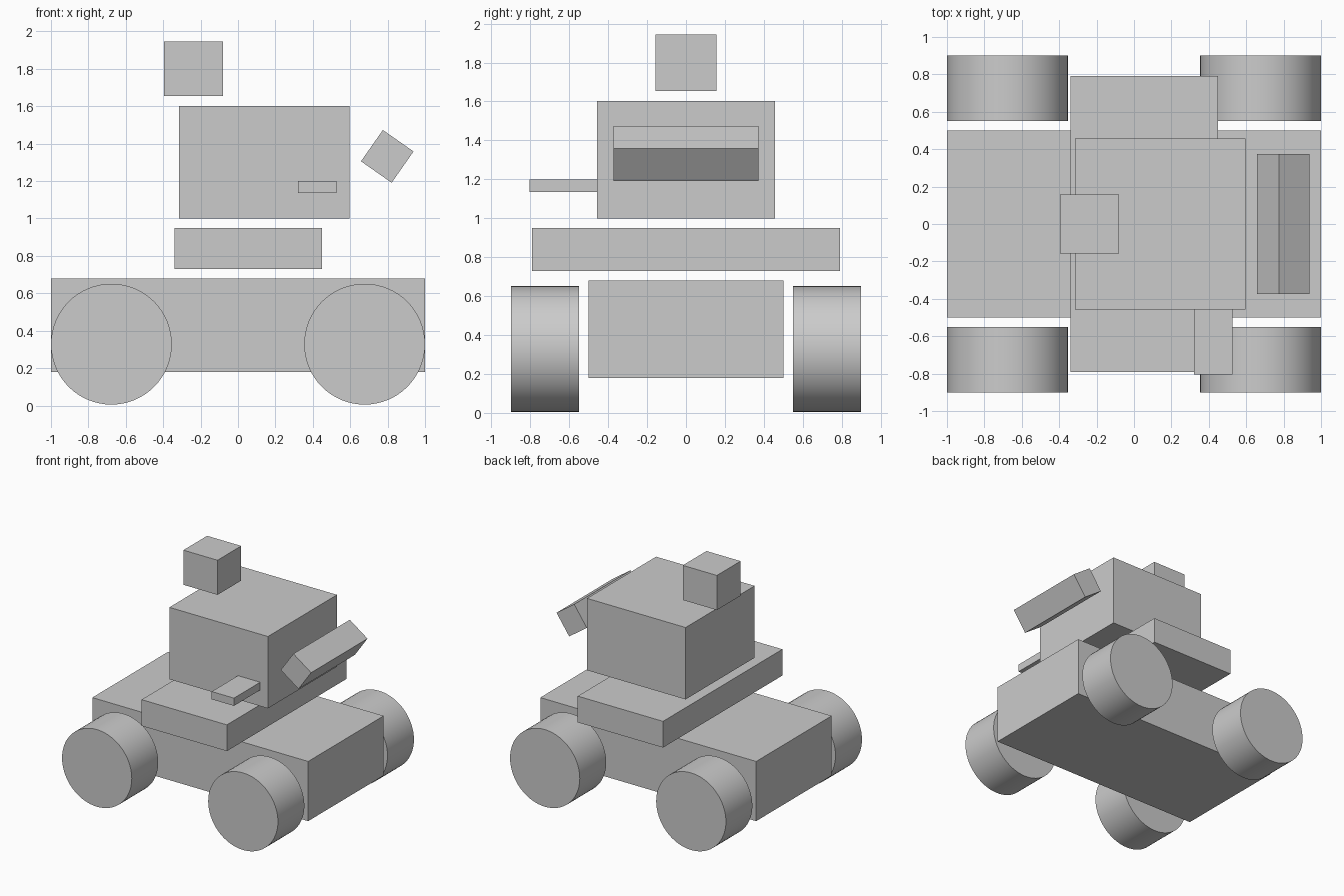
import bpy
import math

cube = bpy.data.objects.get("Cube")
if cube:
    bpy.data.objects.remove(cube, do_unlink=True)

grey = bpy.data.materials.new("plain_grey")
grey.use_nodes = True
colour = (0.6, 0.6, 0.6, 1)
grey.diffuse_color = colour
grey.node_tree.nodes["Principled BSDF"].inputs["Base Color"].default_value = colour


def finish(name):
    obj = bpy.context.object
    obj.name = name
    obj.data.materials.append(grey)
    return obj


def box(name, x, y, z, tilt=0):
    """Box from (low, high) ranges, turned about its own y axis."""
    ranges = (x, y, z)
    bpy.ops.mesh.primitive_cube_add(size=1, location=[(a + b) / 2 for a, b in ranges])
    obj = finish(name)
    obj.scale = [b - a for a, b in ranges]
    obj.rotation_euler.y = math.radians(tilt)


# Stacked body, from the bottom up
box("chassis", (-1, 1), (-0.5, 0.5), (0.18, 0.68))
box("deck", (-0.34, 0.45), (-0.79, 0.79), (0.73, 0.95))
box("cabin", (-0.316, 0.597), (-0.457, 0.457), (1.0, 1.602))
box("roof_box", (-0.396, -0.08), (-0.157, 0.157), (1.655, 1.945))

# Side arm and tilted front bar
box("side_arm", (0.32, 0.526), (-0.805, -0.457), (1.135, 1.2))
box("tilted_bar", (0.698, 0.898), (-0.373, 0.373), (1.23, 1.434), tilt=35)

# Four wheels
for end, sx in (("right", -1), ("left", 1)):
    for side, sy in (("front", -1), ("back", 1)):
        bpy.ops.mesh.primitive_cylinder_add(
            vertices=64, radius=0.323, depth=0.35,
            location=(sx * 0.677, sy * 0.725, 0.328),
            rotation=(math.pi / 2, 0, 0))
        finish(f"{side}_{end}_wheel")
        bpy.ops.object.shade_smooth_by_angle(angle=math.radians(30))
